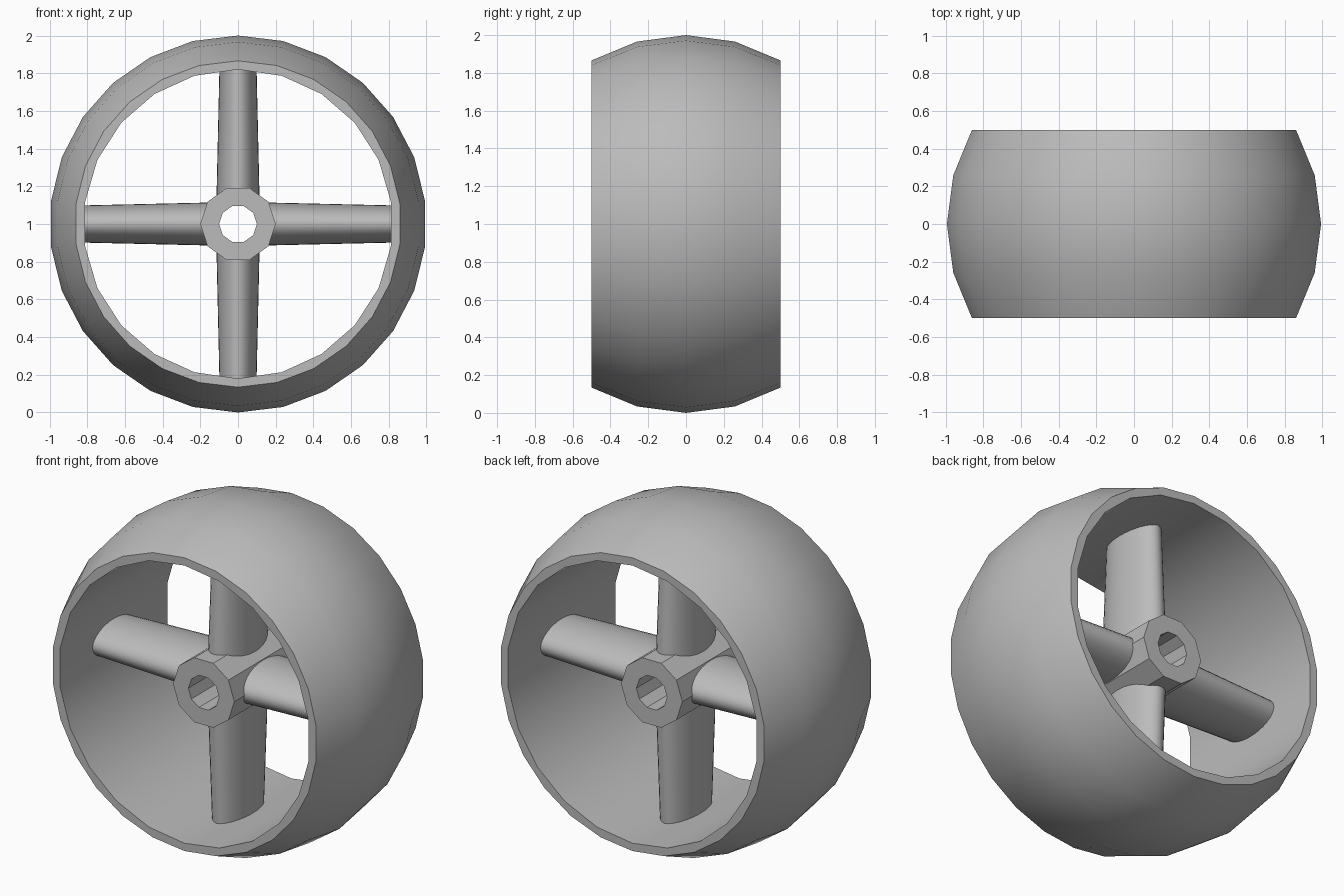
import bpy, bmesh, math
from mathutils import Matrix

if "Cube" in bpy.data.objects:
    bpy.data.objects.remove(bpy.data.objects["Cube"])

grey = bpy.data.materials.new("grey")
grey.diffuse_color = (0.5, 0.5, 0.5, 1)
grey.use_nodes = True
grey.node_tree.nodes["Principled BSDF"].inputs["Base Color"].default_value = grey.diffuse_color
CENTRE = Matrix.Translation((0, 0, 1))


def make(name, bm, angle=None):
    """Turn a bmesh into a grey object, optionally smooth below an angle."""
    bmesh.ops.recalc_face_normals(bm, faces=bm.faces)
    mesh = bpy.data.meshes.new(name)
    bm.to_mesh(mesh)
    bm.free()
    mesh.materials.append(grey)
    ob = bpy.data.objects.new(name, mesh)
    bpy.context.collection.objects.link(ob)
    if angle:
        smooth(ob, angle)
    return ob


def smooth(ob, angle):
    bpy.ops.object.select_all(action='DESELECT')
    ob.select_set(True)
    bpy.context.view_layer.objects.active = ob
    bpy.ops.object.shade_smooth_by_angle(angle=math.radians(angle))


def lathe(profile, sides, start, closed):
    """Spin (radius, y) points about the y axis; start is the first angle."""
    bm = bmesh.new()
    rings = []
    for r, y in profile:
        angles = [start + 2 * math.pi * i / sides for i in range(sides)]
        rings.append([bm.verts.new((r * math.cos(a), y, 1 + r * math.sin(a))) for a in angles])
    pairs = list(zip(rings, rings[1:]))
    if closed:
        pairs.append((rings[-1], rings[0]))
    else:
        bm.faces.new(rings[0])
        bm.faces.new(rings[-1])
    for a, b in pairs:
        for i in range(sides):
            j = (i + 1) % sides
            bm.faces.new((a[i], a[j], b[j], b[i]))
    return bm


# rim: slice of a sphere, bored straight through
arc = [math.radians(d) for d in (-30, -15, 0, 15, 30)]
rim = make("rim", lathe([(math.cos(a), math.sin(a)) for a in arc], 26, math.pi / 2, False))
bore = make("rim_bore_cutter", lathe([(0.82, -0.8), (0.82, 0.8)], 22, math.pi / 2, False))
cut = rim.modifiers.new("bore", 'BOOLEAN')
cut.operation, cut.solver, cut.object = 'DIFFERENCE', 'EXACT', bore
bpy.context.view_layer.objects.active = rim
bpy.ops.object.modifier_apply(modifier="bore")
bpy.data.objects.remove(bore)
smooth(rim, 30)

# hub: ten-sided tube
make("hub", lathe([(0.2, -0.32), (0.2, 0.32), (0.1, 0.32), (0.1, -0.32)], 10, 0, True))

# spokes: tapered oval bars from hub into rim
for i in range(4):
    bm = bmesh.new()
    bmesh.ops.create_cone(bm, cap_ends=True, segments=32, radius1=0.114, radius2=0.098, depth=0.7)
    bmesh.ops.scale(bm, vec=(1, 2, 1), verts=bm.verts)
    bmesh.ops.translate(bm, vec=(0, 0, 0.5), verts=bm.verts)
    bm.transform(CENTRE @ Matrix.Rotation(i * math.pi / 2, 4, 'Y'))
    make(f"spoke_{i + 1}", bm, 40)
